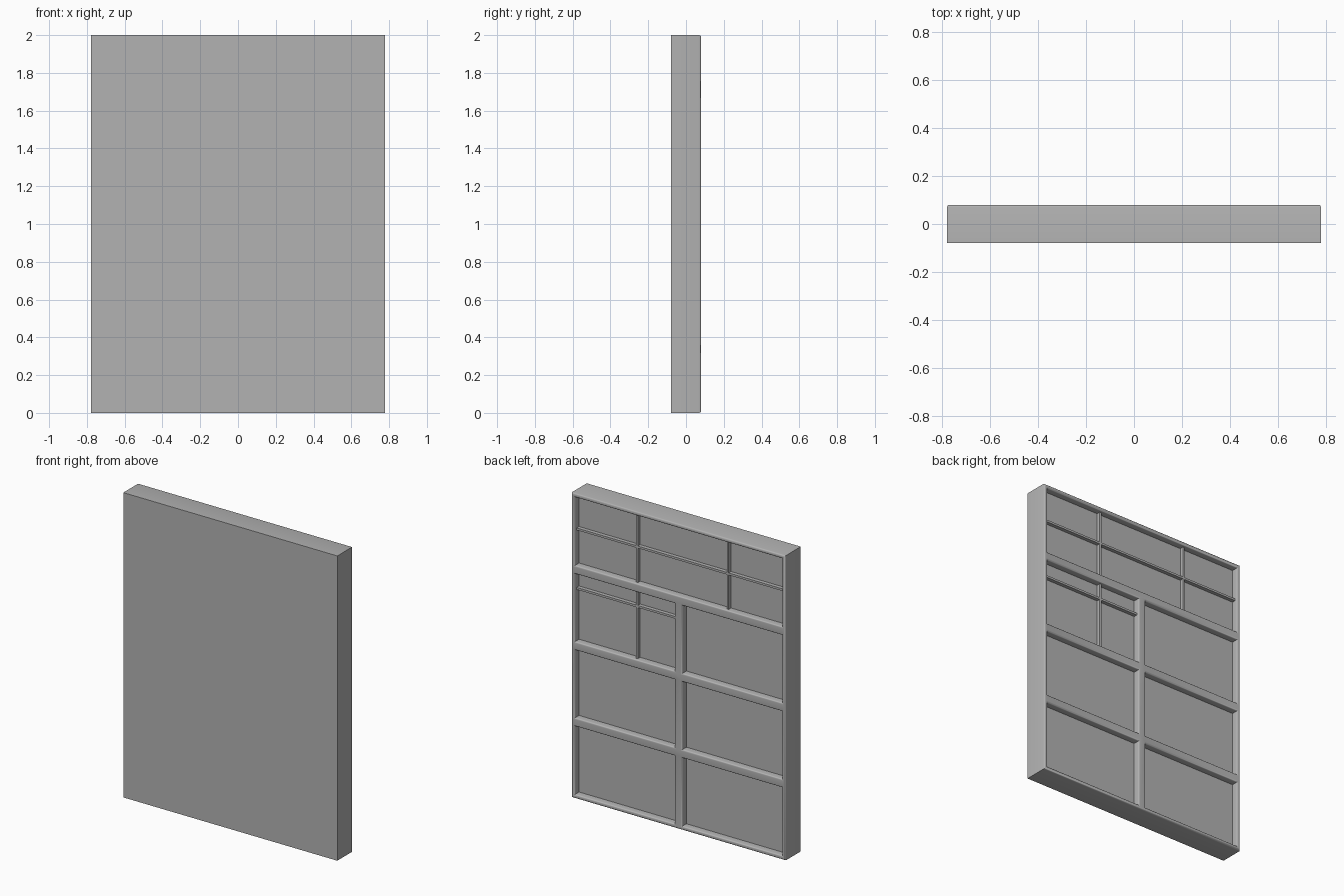
import bpy, bmesh
from mathutils import Matrix, Vector

cube = bpy.data.objects.get("Cube")
if cube:
    bpy.data.objects.remove(cube, do_unlink=True)

# Overall sizes
HALF_W, HEIGHT = 0.777, 2.0
FRONT, BACK = -0.08, 0.08
RIM, RAIL = 0.025, 0.055        # outer border and inner rail widths
RECESS = 0.045                  # depth of the openings
ROUND = 0.01

grey = bpy.data.materials.new("plain_grey")
grey.use_nodes = True
grey.diffuse_color = (0.45, 0.45, 0.45, 1)
grey.node_tree.nodes["Principled BSDF"].inputs["Base Color"].default_value = (0.45, 0.45, 0.45, 1)


def add_box(bm, x, y, z):
    """Box between the given (low, high) pairs."""
    size = Vector((x[1] - x[0], y[1] - y[0], z[1] - z[0]))
    mid = Vector((sum(x), sum(y), sum(z))) / 2
    bmesh.ops.create_cube(bm, size=1, matrix=Matrix.Translation(mid) @ Matrix.Diagonal(size).to_4x4())


def make_object(name, boxes):
    bm = bmesh.new()
    for box in boxes:
        add_box(bm, *box)
    mesh = bpy.data.meshes.new(name)
    bm.to_mesh(mesh)
    bm.free()
    mesh.materials.append(grey)
    obj = bpy.data.objects.new(name, mesh)
    bpy.context.collection.objects.link(obj)
    return obj


# Openings: one wide row on top, three rows of two below
full = (-HALF_W + RIM, HALF_W - RIM)
left = (RAIL / 2, full[1])
right = (full[0], -RAIL / 2)
rows = []
for i in range(4):
    low = RIM if i == 0 else i * HEIGHT / 4 + RAIL / 2
    high = HEIGHT - RIM if i == 3 else (i + 1) * HEIGHT / 4 - RAIL / 2
    rows.append((low, high))
openings = [(full, rows[3])] + [(side, row) for row in rows[:3] for side in (left, right)]

# Slab with the openings cut into its back
panel = make_object("framed_panel", [((-HALF_W, HALF_W), (FRONT, BACK), (0, HEIGHT))])
cutter = make_object("opening_cutter", [(x, (BACK - RECESS, BACK + 0.1), z) for x, z in openings])
cutter.hide_render = True
cut = panel.modifiers.new("openings", 'BOOLEAN')
cut.operation = 'DIFFERENCE'
cut.solver = 'EXACT'
cut.object = cutter
bpy.context.view_layer.objects.active = panel
bpy.ops.object.modifier_apply(modifier=cut.name)
bpy.data.objects.remove(cutter, do_unlink=True)

# Rounded edges on the back of the frame
bm = bmesh.new()
bm.from_mesh(panel.data)
edges = [e for e in bm.edges
         if all(abs(v.co.y - BACK) < 0.001 for v in e.verts) and e.calc_face_angle(0) > 0.5]
bmesh.ops.bevel(bm, geom=edges, offset=ROUND, segments=3, profile=0.5, affect='EDGES')
bm.to_mesh(panel.data)
bm.free()

# Thin glazing bars in the top row and in the upper left opening
BAR = 0.007
bar_y = (BACK - RECESS - 0.005, BACK - 0.02)


def upright(x, row):
    return ((x - BAR, x + BAR), bar_y, row)


def crossbar(z, span):
    return (span, bar_y, (z - BAR, z + BAR))


make_object("top_row_bars", [upright(0.315, rows[3]), upright(-0.345, rows[3]), crossbar(1.76, full)])
make_object("side_window_bars", [upright(0.315, rows[2]), crossbar(1.37, left)])

# Smooth the rounded edges, keep the corners sharp
bpy.ops.object.select_all(action='DESELECT')
panel.select_set(True)
bpy.context.view_layer.objects.active = panel
bpy.ops.object.shade_smooth_by_angle(angle=0.6)
